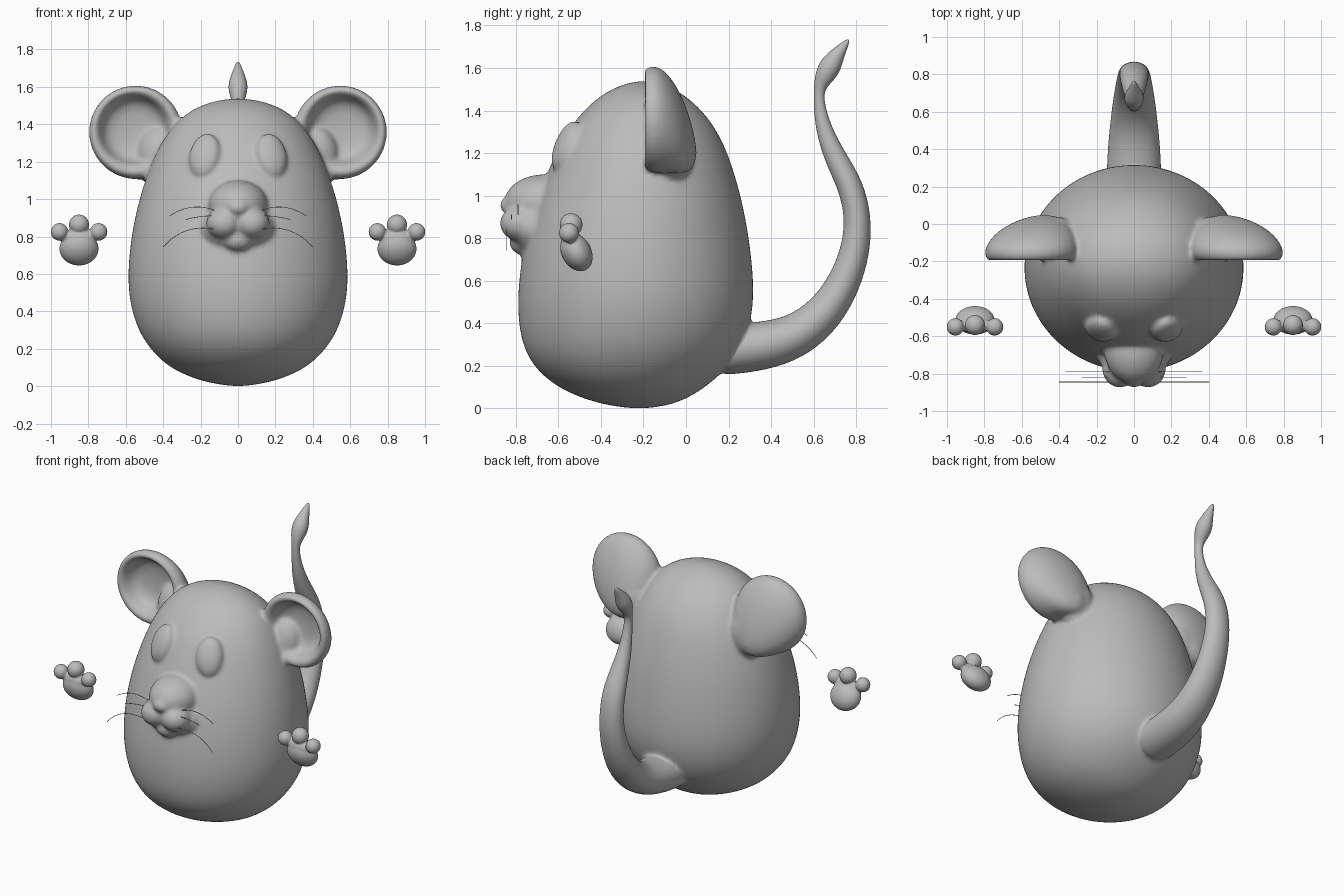
import bpy, bmesh, math
from mathutils import Vector, Matrix

cube = bpy.data.objects.get("Cube")
if cube:
    bpy.data.objects.remove(cube)

grey = bpy.data.materials.new("soft_grey")
grey.use_nodes = True
grey.diffuse_color = (0.5, 0.5, 0.5, 1)
grey.node_tree.nodes["Principled BSDF"].inputs["Base Color"].default_value = (0.5, 0.5, 0.5, 1)

X, Y, Z = Vector((1, 0, 0)), Vector((0, 1, 0)), Vector((0, 0, 1))


def add_object(name, bm):
    bmesh.ops.recalc_face_normals(bm, faces=bm.faces)
    for f in bm.faces:
        f.smooth = True
    mesh = bpy.data.meshes.new(name)
    bm.to_mesh(mesh)
    bm.free()
    mesh.materials.append(grey)
    ob = bpy.data.objects.new(name, mesh)
    bpy.context.collection.objects.link(ob)
    return ob


def loft(name, rings, n=24):
    """Skin a row of ellipses, each given as centre and two half axes."""
    bm = bmesh.new()
    loops = []
    for c, u, v in rings:
        angles = [2 * math.pi * i / n for i in range(n)]
        loops.append([bm.verts.new(c + u * math.cos(a) + v * math.sin(a)) for a in angles])
    for a, b in zip(loops, loops[1:]):
        for i in range(n):
            j = (i + 1) % n
            bm.faces.new((a[i], a[j], b[j], b[i]))
    bm.faces.new(loops[0])
    bm.faces.new(loops[-1])
    ob = add_object(name, bm)
    ob.modifiers.new("round", 'SUBSURF').levels = 2
    return ob


def ball(name, centre, radii, tilt=0):
    bm = bmesh.new()
    m = Matrix.Translation(centre) @ Matrix.Rotation(tilt, 4, 'X') @ Matrix.Diagonal((*radii, 1))
    bmesh.ops.create_uvsphere(bm, u_segments=32, v_segments=20, radius=1, matrix=m)
    return add_object(name, bm)


def to_mesh(obs):
    bpy.ops.object.select_all(action='DESELECT')
    for o in obs:
        o.select_set(True)
    bpy.context.view_layer.objects.active = obs[0]
    bpy.ops.object.convert(target='MESH')


def fuse(name, parts, voxel, rounds):
    """Join parts into one skin with soft creases."""
    to_mesh(parts)
    bpy.ops.object.join()
    ob = bpy.context.view_layer.objects.active
    ob.name = name
    rm = ob.modifiers.new("skin", 'REMESH')
    rm.mode = 'VOXEL'
    rm.voxel_size = voxel
    rm.use_smooth_shade = True
    sm = ob.modifiers.new("soften", 'SMOOTH')
    sm.factor = 0.5
    sm.iterations = rounds
    to_mesh([ob])
    ob.data.materials.clear()
    ob.data.materials.append(grey)
    bpy.ops.object.shade_smooth()
    return ob


# Egg-shaped torso and head: height, half width, front, back
egg = [(0.0, .02, -.24, -.20), (.015, .16, -.39, -.06), (.08, .345, -.58, .07),
       (.18, .46, -.71, .19), (.3, .54, -.775, .275), (.45, .583, -.795, .318),
       (.6, .594, -.79, .322), (.8, .575, -.76, .30), (1.0, .533, -.70, .262),
       (1.2, .465, -.615, .20), (1.32, .402, -.55, .14), (1.42, .327, -.465, .06),
       (1.49, .23, -.375, -.03), (1.53, .11, -.28, -.12), (1.538, .01, -.21, -.19)]
parts = [loft("torso", [(Vector((0, (f + b) / 2, z)), X * w, Y * (b - f) / 2)
                        for z, w, f, b in egg], 32)]

# Muzzle: cheeks, bridge, lip pads, nose and chin
parts.append(ball("cheeks", (0, -.68, .84), (.205, .145, .13)))
parts.append(ball("bridge", (0, -.67, .965), (.16, .185, .135)))
parts.append(ball("nose", (0, -.835, .955), (.055, .04, .04)))
parts.append(ball("chin", (0, -.76, .78), (.08, .07, .06)))

# Ears: rounded back, rolled rim and a dished front: y, radius, centre x, centre z
dish = [(.05, .01, .48, 1.2), (.035, .1, .49, 1.22), (-.02, .19, .52, 1.29),
        (-.09, .24, .54, 1.345), (-.145, .257, .547, 1.36), (-.19, .243, .55, 1.36),
        (-.2, .215, .553, 1.365), (-.175, .185, .555, 1.37), (-.11, .165, .555, 1.37),
        (-.08, .11, .555, 1.37), (-.075, .01, .555, 1.37)]
for s in (-1, 1):
    parts.append(loft("ear", [(Vector((s * cx, y, cz)), X * r, Z * r) for y, r, cx, cz in dish]))
    parts.append(ball("ear_root", (s * .42, -.07, 1.22), (.12, .11, .17)))
    parts.append(ball("lip_pad", (s * .075, -.775, .87), (.095, .1, .085)))
    eye = ball("eye", (0, 0, 0), (.085, .045, .125), -.4)
    eye.data.transform(Matrix.Translation((s * .18, -.565, 1.235)) @ Matrix.Rotation(s * .4, 4, 'Z'))
    parts.append(eye)

# Tail: y, z, radius along a rising curve
path = [(.1, .27, .12), (.25, .28, .12), (.4, .3, .115), (.53, .345, .105), (.65, .44, .093),
        (.745, .585, .08), (.8, .75, .07), (.81, .9, .064), (.775, 1.05, .062),
        (.695, 1.19, .053), (.645, 1.32, .038), (.625, 1.43, .026), (.625, 1.5, .025),
        (.645, 1.55, .044), (.675, 1.605, .056), (.705, 1.655, .04), (.735, 1.695, .024),
        (.765, 1.735, .008)]


def tube(name, rows, shrink=1):
    rings = []
    for i, (y, z, r) in enumerate(rows):
        a, b = rows[max(i - 1, 0)], rows[min(i + 1, len(rows) - 1)]
        t = Vector((0, b[0] - a[0], b[1] - a[1])).normalized()
        wide = 1.25 if z < 1.1 else 1.0
        rings.append((Vector((0, y, z)), X * r * wide * shrink, t.cross(X) * r * shrink))
    return loft(name, rings, 16)


parts.append(tube("tail_root", path[:6], .98))
tail = tube("tail", path)
to_mesh([tail])
fuse("body", parts, .012, 9)

# Floating paws: palm and three toes
for s, side in ((1, "left"), (-1, "right")):
    x = s * .85
    paw = [ball("palm", (x, -.515, .735), (.105, .07, .095), .5),
           ball("knuckles", (x, -.54, .79), (.09, .045, .05)),
           ball("middle_toe", (x, -.54, .864), (.054, .054, .054))]
    for d in (-1, 1):
        paw.append(ball("side_toe", (x + d * .105, -.55, .825), (.047, .047, .047)))
    fuse(side + "_paw", paw, .006, 5)

# Whiskers: depth, then start, bend and end as x, z pairs
hairs = [(-.79, (.1, .93), (.24, .995), (.365, .91)),
         (-.82, (.1, .91), (.2, .915), (.28, .89)),
         (-.845, (.08, .83), (.28, .885), (.4, .743))]
for s, side in ((1, "left"), (-1, "right")):
    for k, (y, *pts) in enumerate(hairs):
        cu = bpy.data.curves.new("whisker", 'CURVE')
        cu.dimensions = '3D'
        cu.bevel_depth = .002
        cu.bevel_resolution = 1
        sp = cu.splines.new('NURBS')
        sp.points.add(2)
        for p, (px, pz) in zip(sp.points, pts):
            p.co = (s * px, y, pz, 1)
        sp.order_u = 3
        sp.use_endpoint_u = True
        cu.materials.append(grey)
        hair = bpy.data.objects.new(f"{side}_whisker_{k + 1}", cu)
        bpy.context.collection.objects.link(hair)
        to_mesh([hair])
